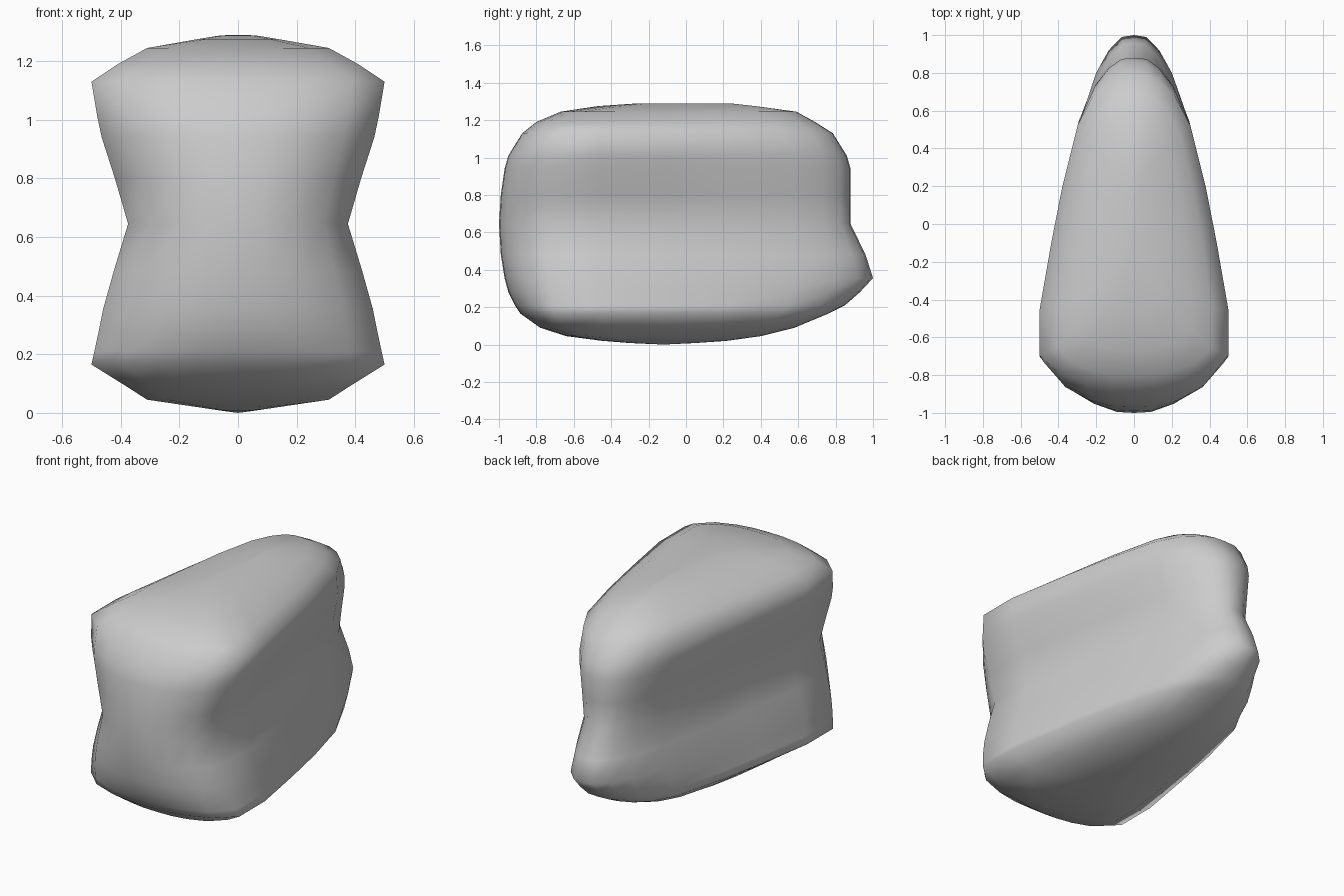
import bpy, bmesh

if "Cube" in bpy.data.objects:
    bpy.data.objects.remove(bpy.data.objects["Cube"])

# Half plan outline (x, y), front to back, for a full-size level
OUTLINE = [(0, -1), (.12, -.995), (.25, -.96), (.39, -.885), (.5, -.75), (.5, -.47),
           (.438, -.1), (.38, .2), (.298, .58), (.218, .8), (.145, .92), (.07, .99), (0, 1)]

# Levels: height, front y, back y, half width (pinched waist, tail lip low at the back)
LEVELS = [(.008, -.30, .05, .06), (.02, -.45, .22, .14), (.045, -.64, .40, .31),
          (.09, -.78, .58, .38), (.165, -.885, .76, .50), (.21, -.915, .85, .49),
          (.28, -.95, .93, .475), (.355, -.97, 1.0, .46), (.48, -.99, .96, .425),
          (.645, -1.0, .88, .375), (.80, -.99, .88, .42), (.94, -.97, .88, .465),
          (1.01, -.95, .86, .48), (1.13, -.875, .785, .50), (1.19, -.80, .69, .41),
          (1.245, -.67, .59, .31), (1.275, -.47, .37, .14), (1.288, -.28, .25, .06)]

bm = bmesh.new()


def fit(y, s):
    """Shorten y to reach s at the tip, mostly near the tip on long levels."""
    k = min(2, max(0, (s - .5) * 5))
    return y * (1 - (1 - s) * abs(y) ** k)


def ring(z, front, back, half):
    """One horizontal outline, mirrored across x = 0."""
    right = [(x * half / .5, fit(y, back if y > 0 else -front), z) for x, y in OUTLINE]
    left = [(-x, y, z) for x, y, z in right[-2:0:-1]]
    return [bm.verts.new(p) for p in right + left]


# Skin the levels and close both ends
rings = [ring(*level) for level in LEVELS]
n = len(rings[0])
for a, b in zip(rings, rings[1:]):
    for i in range(n):
        j = (i + 1) % n
        bm.faces.new((a[i], a[j], b[j], b[i]))
bottom = bm.verts.new((0, -.12, 0))
top = bm.verts.new((0, 0, 1.29))
for i in range(n):
    j = (i + 1) % n
    bm.faces.new((bottom, rings[0][j], rings[0][i]))
    bm.faces.new((top, rings[-1][i], rings[-1][j]))
bmesh.ops.recalc_face_normals(bm, faces=bm.faces)
for f in bm.faces:
    f.smooth = True

mesh = bpy.data.meshes.new("body")
bm.to_mesh(mesh)
bm.free()
body = bpy.data.objects.new("body", mesh)
bpy.context.collection.objects.link(body)
